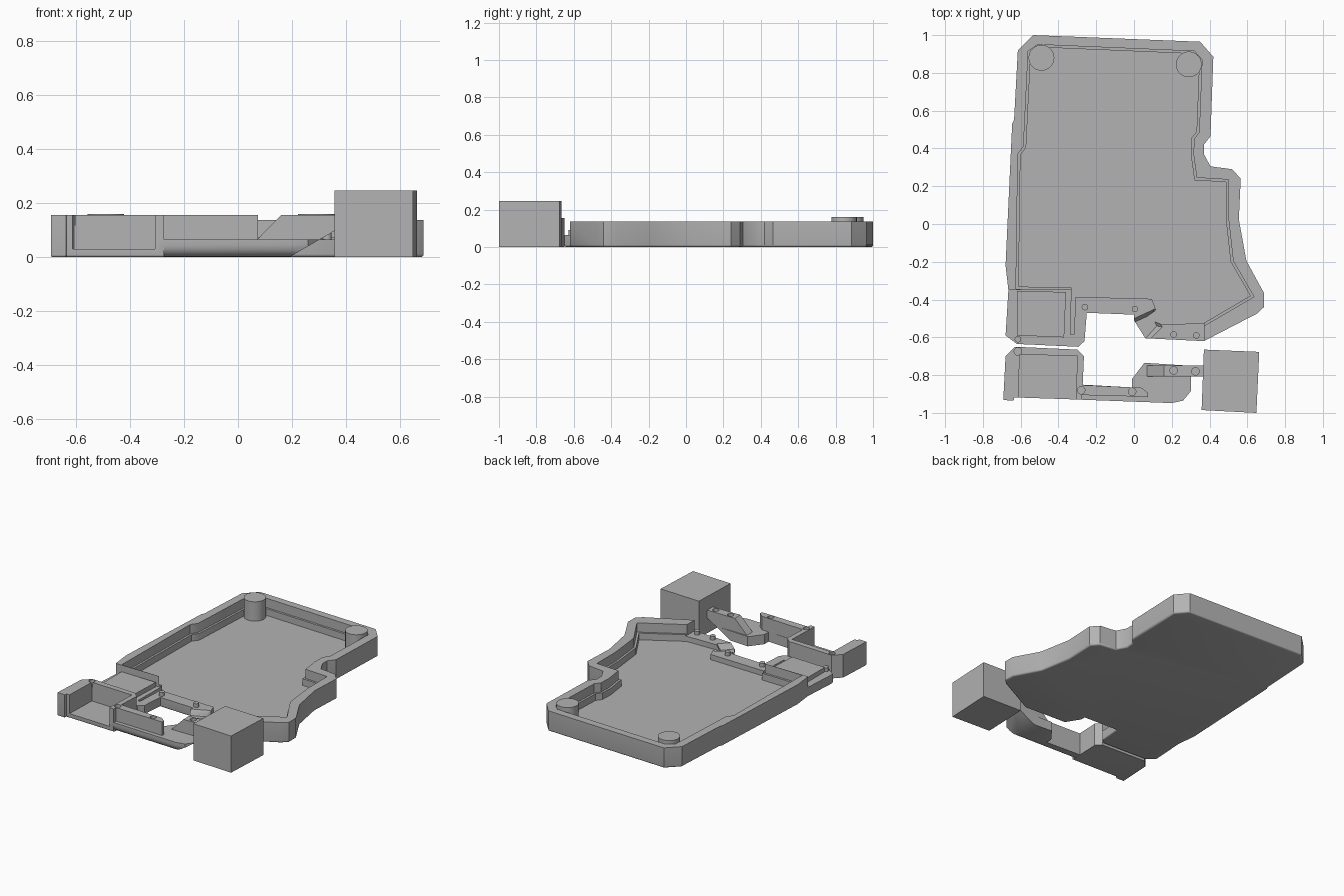
import bpy, bmesh
from mathutils import Vector

cube = bpy.data.objects.get("Cube")
if cube:
    bpy.data.objects.remove(cube, do_unlink=True)

grey = bpy.data.materials.new("plain_grey")
grey.use_nodes = True
COLOUR = (0.45, 0.45, 0.45, 1)
grey.diffuse_color = COLOUR
grey.node_tree.nodes["Principled BSDF"].inputs["Base Color"].default_value = COLOUR


def inset(pts, d):
    """Offset a clockwise outline inward with mitred corners."""
    out = []
    for i, p in enumerate(pts):
        p, a, b = Vector(p), Vector(pts[i - 1]), Vector(pts[(i + 1) % len(pts)])
        u, v = (p - a).normalized(), (b - p).normalized()
        n = Vector((u.y, -u.x)) + Vector((v.y, -v.x))
        out.append(tuple(p + n * (2 * d / max(n.length_squared, 0.8))))
    return out


def prism(name, pts, lo, hi, axis="Z", round_edge=0, where=lambda p: True, top=None):
    """Extrude an outline; optionally round its lower edges, or taper its top."""
    def place(p, h):
        return (p[0], p[1], h) if axis == "Z" else (p[0], h, p[1])
    bm = bmesh.new()
    low = [bm.verts.new(place(p, lo)) for p in pts]
    high = [bm.verts.new(place(p, hi)) for p in (top or pts)]
    base = bm.faces.new(low)
    bm.faces.new(high)
    for i in range(len(pts)):
        bm.faces.new((low[i - 1], low[i], high[i], high[i - 1]))
    bmesh.ops.recalc_face_normals(bm, faces=bm.faces[:])
    if round_edge:
        edges = [e for e in base.edges if all(where(v.co) for v in e.verts)]
        bmesh.ops.bevel(bm, geom=edges, offset=round_edge, segments=4,
                        profile=0.5, affect="EDGES", clamp_overlap=True)
    mesh = bpy.data.meshes.new(name)
    bm.to_mesh(mesh)
    bm.free()
    obj = bpy.data.objects.new(name, mesh)
    bpy.context.collection.objects.link(obj)
    mesh.materials.append(grey)
    return obj


def cylinder(name, x, y, r, lo, hi, sides=32):
    bpy.ops.mesh.primitive_cylinder_add(vertices=sides, radius=r, depth=hi - lo,
                                        location=(x, y, (lo + hi) / 2))
    obj = bpy.context.object
    obj.name = name
    obj.data.materials.append(grey)
    return obj


def activate(obj):
    bpy.ops.object.select_all(action="DESELECT")
    obj.select_set(True)
    bpy.context.view_layer.objects.active = obj


def combine(obj, other, operation="DIFFERENCE"):
    """Boolean another solid into obj and discard it."""
    mod = obj.modifiers.new("solid", "BOOLEAN")
    mod.operation, mod.solver, mod.object = operation, "EXACT", other
    activate(obj)
    bpy.ops.object.modifier_apply(modifier=mod.name)
    bpy.data.objects.remove(other, do_unlink=True)


RIM, FLANGE, FLOOR, COVER = 0.137, 0.065, 0.03, 0.156

# Tray shell
outer = [(-.535, 1), (.35, .965), (.42, .885), (.405, .465), (.37, .42), (.37, .37),
         (.405, .305), (.52, .29), (.565, .24), (.555, .025), (.595, -.195),
         (.688, -.365), (.688, -.44), (.65, -.475), (.37, -.62), (.06, -.605),
         (0, -.51), (0, -.48), (-.25, -.47), (-.262, -.62), (-.295, -.65),
         (-.62, -.635), (-.68, -.59), (-.665, -.35), (-.68, -.22), (-.645, .53),
         (-.635, .55), (-.615, .92)]
cavity = [(-.51, .95), (.32, .915), (.36, .87), (.345, .485), (.318, .45), (.315, .37),
          (.332, .245), (.50, .235), (.50, .03), (.525, -.195), (.635, -.385),
          (.37, -.54), (.14, -.545), (.03, -.50), (.10, -.45), (.085, -.41),
          (-.295, -.40), (-.305, -.60), (-.35, -.60), (-.345, -.35), (-.625, -.345),
          (-.615, .37), (-.585, .41), (-.56, .915)]
tray = prism("tray", outer, 0, RIM, round_edge=0.012)
combine(tray, prism("cut", cavity, 0.075, 0.3))
combine(tray, prism("cut", inset(cavity, 0.014), FLOOR, 0.3))

# Lowered front flange and sloped notch
combine(tray, prism("cut", [(-.8, -.35), (.37, -.35), (.37, -.8), (-.8, -.8)], FLANGE, 0.3))
combine(tray, prism("cut", [(-.02, -.53), (.09, -.48), (.12, -.54), (.04, -.63)], FLOOR, 0.1,
                    top=[(-.02, -.49), (.13, -.42), (.18, -.55), (.07, -.66)]))
activate(tray)
bpy.ops.object.shade_smooth_by_angle(angle=0.6)

# Raised platform in the front corner
prism("platform", [(-.62, -.355), (-.36, -.36), (-.37, -.60), (-.62, -.59)], 0.05, 0.095)

# Screw posts and locating pegs
for i, (x, y) in enumerate([(-.49, .88), (.29, .845)]):
    cylinder(f"post_{i + 1}", x, y, 0.068, 0.02, 0.16, 48)
for i, (x, y) in enumerate([(-.26, -.44), (.005, -.45), (.21, -.585), (.33, -.59), (-.615, -.61)]):
    cylinder(f"peg_{i + 1}", x, y, 0.017, 0.04, 0.09, 24)
for name in [o.name for o in bpy.data.objects if o.name.startswith(("post", "peg"))]:
    activate(bpy.data.objects[name])
    bpy.ops.object.shade_smooth_by_angle(angle=0.6)

# Front cover: open pocket on one side
cover = prism("front_cover", [(-.63, -.65), (-.30, -.665), (-.265, -.70), (-.275, -.93),
                              (-.635, -.918), (-.637, -.935), (-.692, -.932), (-.68, -.70)],
              0, COVER, round_edge=0.025, where=lambda p: p.y < -.9)
combine(cover, prism("cut", [(-.605, -.69), (-.30, -.70), (-.31, -1), (-.615, -1)], FLOOR, 0.3))

# Front cover: shelf, tall wall and sloping end block
shelf = prism("shelf", [(-.285, -.85), (-.01, -.865), (-.01, -.82), (.055, -.735), (.37, -.755),
                        (.37, -.80), (.26, -.935), (.20, -.948), (-.285, -.93)],
              0, FLANGE, round_edge=0.045, where=lambda p: p.y < -.92)
combine(cover, shelf, "UNION")
combine(cover, prism("wall", [(-.30, -.852), (.04, -.867), (.075, -.895), (.075, -.915), (-.30, -.905)],
                     0.04, COVER), "UNION")
combine(cover, prism("end", [(.07, .04), (.37, .04), (.37, COVER), (.16, COVER), (.07, FLANGE)],
                     -.808, -.748, axis="Y"), "UNION")
combine(cover, prism("cut", [(.19, -.01), (.5, -.01), (.5, .18), (.19, 0)], -1.1, -.6, axis="Y"))
for x, y in [(-.615, -.675), (-.28, -.88), (-.01, -.888), (.21, -.775), (.325, -.78)]:
    combine(cover, cylinder("hole", x, y, 0.02, 0.12, 0.2, 24))
activate(cover)
bpy.ops.object.shade_smooth_by_angle(angle=0.6)

# Separate rectangular block
prism("block", [(.37, -.665), (.663, -.677), (.648, -1), (.358, -.985)], 0, 0.247)
